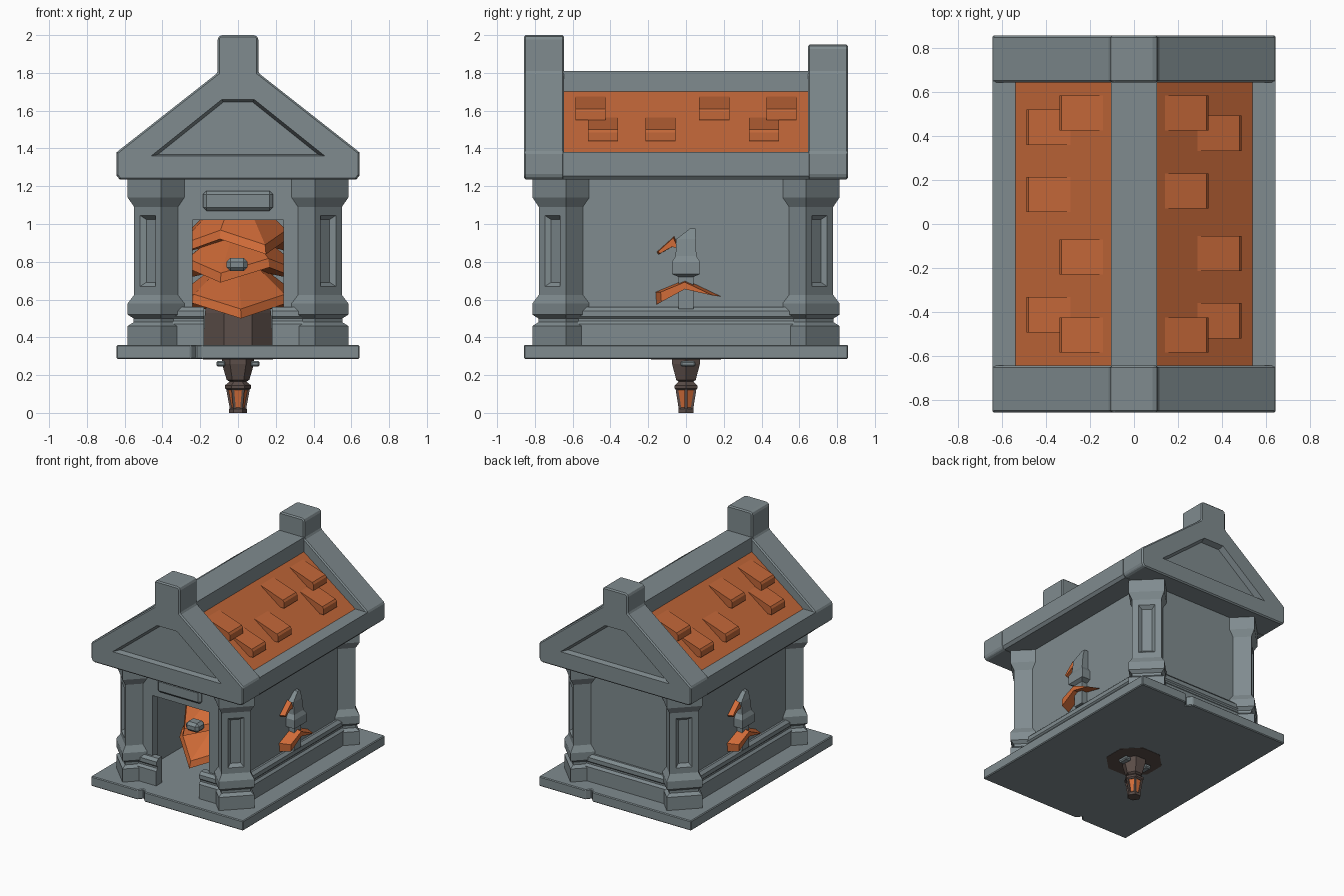
import bpy, bmesh, math
from mathutils import Matrix, Vector

if "Cube" in bpy.data.objects:
    bpy.data.objects.remove(bpy.data.objects["Cube"])

def material(name, rgb):
    m = bpy.data.materials.new(name)
    m.diffuse_color = (*rgb, 1)
    m.use_nodes = True
    m.node_tree.nodes["Principled BSDF"].inputs["Base Color"].default_value = m.diffuse_color
    return m

STONE = material("grey stone", (0.215, 0.26, 0.275))
ROOF = material("orange tile", (0.54, 0.135, 0.04))
LEAF = material("orange leaf", (0.64, 0.15, 0.04))
BROWN = material("dark brown", (0.105, 0.075, 0.066))

def finish(name, bm, mat, bevel=0.0, matrix=None):
    bmesh.ops.recalc_face_normals(bm, faces=bm.faces)
    if matrix:
        bm.transform(matrix)
    me = bpy.data.meshes.new(name)
    bm.to_mesh(me)
    bm.free()
    me.materials.append(mat)
    ob = bpy.data.objects.new(name, me)
    bpy.context.collection.objects.link(ob)
    if bevel:
        mod = ob.modifiers.new("bevel", "BEVEL")
        mod.width = bevel
        mod.limit_method = "ANGLE"
    return ob

def loft(name, rings, mat, bevel=0.0, matrix=None, edit=None):
    """Skin a list of equal-length point rings, capped at both ends."""
    bm = bmesh.new()
    vs = [[bm.verts.new(p) for p in r] for r in rings]
    n = len(rings[0])
    for a, b in zip(vs, vs[1:]):
        for i in range(n):
            bm.faces.new((a[i], a[(i + 1) % n], b[(i + 1) % n], b[i]))
    bm.faces.new(vs[0])
    bm.faces.new(vs[-1])
    if edit:
        bmesh.ops.recalc_face_normals(bm, faces=bm.faces)
        edit(bm)
    return finish(name, bm, mat, bevel, matrix)

def box(name, x0, x1, y0, y1, z0, z1, mat, bevel=0.0, matrix=None):
    return loft(name, [[(x0, y0, z), (x1, y0, z), (x1, y1, z), (x0, y1, z)]
                       for z in (z0, z1)], mat, bevel, matrix)

def prism_y(name, pts, y0, y1, mat, bevel=0.0, matrix=None):
    return loft(name, [[(x, y, z) for x, z in pts] for y in (y0, y1)], mat, bevel, matrix)

def stack(name, prof, sides, mat, matrix=None, turn=0.0):
    """Round-ish stack from (z, radius) pairs."""
    return loft(name, [[(r * math.cos(turn + 2 * math.pi * i / sides),
                         r * math.sin(turn + 2 * math.pi * i / sides), z)
                        for i in range(sides)] for z, r in prof], mat, 0, matrix)

TURN = Matrix.Rotation(math.pi, 4, "Z")
HALVES = (("right", Matrix.Identity(4)), ("left", TURN))

# base slab with a chipped notch front and back
half = [(-0.643, -0.858), (-0.25, -0.858), (-0.22, -0.82), (-0.19, -0.858), (0.643, -0.858)]
outline = half + [(-x, -y) for x, y in half]
loft("base_slab", [[(x, y, z) for x, y in outline] for z in (0.285, 0.36)], STONE, 0.006)

# walls, open at the front door
WX, WY, T = 0.43, 0.66, 0.03
for side, s in (("right", 1), ("left", -1)):
    a, b = sorted((s * (WX - T), s * (WX + T)))
    box(side + "_wall", a, b, -WY, WY, 0.36, 1.26, STONE)
    a, b = sorted((s * 0.24, s * WX))
    box(side + "_door_wall", a, b, -WY - T, -WY + T, 0.36, 1.26, STONE)
box("door_header", -0.24, 0.24, -WY - T, -WY + T, 1.02, 1.26, STONE)
box("back_wall", -WX, WX, WY - T, WY + T, 0.36, 1.26, STONE)
box("door_plaque", -0.185, 0.185, -0.72, -0.68, 1.07, 1.175, STONE, 0.018)

# stepped plinth: two courses with a groove between
PLINTH = [(0.0, 0.36), (0.07, 0.36), (0.07, 0.47), (0.055, 0.487), (0.055, 0.5),
          (0.065, 0.51), (0.065, 0.54), (0.045, 0.56), (0.0, 0.56)]
def plinth(name, length, centre, angle):
    m = Matrix.Translation(centre) @ Matrix.Rotation(angle, 4, "Z")
    prism_y(name, PLINTH, -length / 2, length / 2, STONE, 0, m)
plinth("right_plinth", 1.32, (WX, 0, 0), 0)
plinth("left_plinth", 1.32, (-WX, 0, 0), math.pi)
plinth("back_plinth", 0.86, (0, WY, 0), math.pi / 2)
for s in (-1, 1):
    plinth("front_plinth", 0.25, (s * 0.305, -WY, 0), -math.pi / 2)

# corner columns, turned 45 degrees, with a sunken panel facing outwards
COL = [(0.36, 0), (0.46, 0), (0.48, 0.022), (0.5, 0.022), (0.52, 0), (0.58, 0),
       (0.625, 0.024), (1.09, 0.024), (1.14, 0), (1.24, 0)]
def panel(bm):
    f = max((f for f in bm.faces if f.normal.x > 0.9), key=lambda f: f.calc_area())
    bmesh.ops.inset_individual(bm, faces=[f], thickness=0.062, depth=0)
    bmesh.ops.inset_individual(bm, faces=[f], thickness=0.032, depth=-0.025)
for sx in (1, -1):
    for sy in (1, -1):
        rings = [[(px * (0.091 - d), py * (0.125 - d), z)
                  for px, py in ((-1, -1), (1, -1), (1, 1), (-1, 1))] for z, d in COL]
        m = Matrix.Translation((sx * 0.431, sy * 0.66, 0)) @ Matrix.Rotation(math.atan2(sy, sx), 4, "Z")
        loft("corner_column", rings, STONE, 0, m, panel)

# gable ends with chimney block and sunken pediment
def gable(name, top, m):
    side = [(0.625, 1.235), (0.643, 1.255), (0.643, 1.38), (0.108, 1.8), (0.108, top - 0.015), (0.093, top)]
    pts = side + [(-x, z) for x, z in reversed(side)]
    ob = prism_y(name, pts, -0.858, -0.645, STONE, 0.009, m)
    tri = [(-0.46, 1.36), (0.46, 1.36), (0.085, 1.66), (-0.085, 1.66)]
    mid = Vector((0, 1.47))
    rings = []
    for y, k in ((-0.9, 1.1), (-0.858, 1.0), (-0.818, 0.92)):
        rings.append([(x * k, y, mid.y + (z - mid.y) * k) for x, z in tri])
    cut = loft("pediment_cutter", rings, STONE, 0, m)
    cut.hide_render = True
    mod = ob.modifiers.new("pediment", "BOOLEAN")
    mod.operation, mod.solver, mod.object = "DIFFERENCE", "EXACT", cut
    bpy.context.view_layer.objects.active = ob
    for mod_name in [q.name for q in ob.modifiers]:
        bpy.ops.object.modifier_apply(modifier=mod_name)
    bpy.data.objects.remove(cut)
gable("front_gable", 2.0, None)
gable("back_gable", 1.95, TURN)

# roof: ceiling, tiled slopes, ridge and eaves
L = 0.65
box("ceiling", -0.55, 0.55, -L, L, 1.235, 1.33, STONE)
prism_y("roof_slopes", [(-0.55, 1.3), (0.55, 1.3), (0.55, 1.372), (0.1, 1.704),
                        (-0.1, 1.704), (-0.55, 1.372)], -L, L, ROOF)
box("ridge_beam", -0.105, 0.105, -L, L, 1.6, 1.81, STONE)
for side, m in HALVES:
    prism_y(side + "_eave", [(0.54, 1.235), (0.625, 1.235), (0.643, 1.255), (0.643, 1.38), (0.54, 1.38)],
            -L, L, STONE, 0, m)
    # raised wedge tiles in two rows
    for x, z, starts in ((0.14, 1.675, (-0.585, 0.07, 0.425)), (0.29, 1.565, (-0.52, -0.215, 0.333))):
        wedge = [(x, z), (x + 0.19, z - 0.065), (x + 0.2, z - 0.08), (x + 0.2, z - 0.125),
                 (x + 0.15, z - 0.125), (x, z - 0.02)]
        for y in starts:
            prism_y(side + "_roof_tile", wedge, y, y + 0.16, ROOF, 0, m)

# tree inside: trunk and layered star-shaped leaf skirts, narrow enough for the walls
stack("tree_trunk", [(0.283, 0.2), (0.53, 0.19), (1.0, 0.08)], 8, BROWN, None, math.pi / 8)
SQUEEZE = Matrix.Diagonal((0.7, 1, 1, 1))
def skirt(name, zlow, ztop, r_long, r_short, turn):
    def ring(k, lift):
        out = []
        for i in range(8):
            r, dz = (r_long, 0) if i % 2 == 0 else (r_short, 0.08)
            a = turn + i * math.pi / 4
            out.append((k * r * math.cos(a), k * r * math.sin(a), zlow + dz * k + lift))
        return out
    top = [(0.04 * math.cos(turn + i * math.pi / 4), 0.04 * math.sin(turn + i * math.pi / 4), ztop)
           for i in range(8)]
    loft(name, [ring(0.3, 0.06), ring(1, 0), ring(0.97, 0.05), top], LEAF, 0, SQUEEZE)
skirt("lower_leaves", 0.5, 0.85, 0.61, 0.5, math.radians(2))
skirt("middle_leaves", 0.69, 1.02, 0.55, 0.46, math.radians(-14))
skirt("upper_leaves", 0.84, 1.2, 0.5, 0.4, math.radians(25))

# stone posts half sunk in the side walls, with leaf tips poking out beside each
def rect_post(name, prof, m):
    loft(name, [[(px * hx, cy + py * hy, z) for px, py in ((-1, -1), (1, -1), (1, 1), (-1, 1))]
                for z, hx, hy, cy in prof], STONE, 0, m)
POST = [(0.55, 0.035, 0.04, 0), (0.72, 0.035, 0.04, 0), (0.735, 0.06, 0.075, 0), (0.8, 0.06, 0.075, 0),
        (0.83, 0.045, 0.055, 0), (0.92, 0.035, 0.052, 0), (0.975, 0.02, 0.015, 0.035)]
def leaf(name, pts, x1, k, m):
    c = sum((Vector(p) for p in pts), Vector((0, 0))) / len(pts)
    loft(name, [[(0.43, y, z) for y, z in pts],
                [(x1, c.x + (y - c.x) * k, c.y + (z - c.y) * k) for y, z in pts]], LEAF, 0, m)
for side, m in HALVES:
    rect_post(side + "_wall_post", POST, m @ Matrix.Translation((0.47, 0, 0)))
    leaf(side + "_leaf_tip", [(-0.16, 0.85), (-0.06, 0.94), (-0.03, 0.87), (-0.07, 0.88), (-0.15, 0.835)],
         0.5, 0.8, m)
    leaf(side + "_leaf_skirt", [(-0.165, 0.57), (-0.17, 0.64), (0.0, 0.71), (0.2, 0.615), (0.0, 0.66)],
         0.54, 0.75, m)
box("inner_stone", -0.06, 0.05, -0.56, -0.46, 0.75, 0.82, STONE, 0.02)

# lantern hanging below the slab
stack("lantern_foot", [(0, 0.047), (0.02, 0.047), (0.03, 0.036)], 6, BROWN)
stack("lantern_glass", [(0.02, 0.036), (0.125, 0.055)], 6, LEAF)
for i in range(6):
    a = i * math.pi / 3
    d = Vector((math.cos(a), math.sin(a), 0))
    rings = [[d * r + Vector((px * 0.007, py * 0.007, z))
              for px, py in ((-1, -1), (1, -1), (1, 1), (-1, 1))] for r, z in ((0.036, 0.02), (0.056, 0.128))]
    loft("lantern_bar", rings, BROWN)
stack("lantern_cap", [(0.12, 0.058), (0.13, 0.07), (0.145, 0.07), (0.165, 0.045), (0.175, 0.06),
                      (0.26, 0.085), (0.3, 0.085)], 6, BROWN)
for s in (-1, 1):
    box("lantern_hook", s * 0.09 - 0.025, s * 0.09 + 0.025, -0.03, 0.05, 0.245, 0.275, STONE, 0.008)
